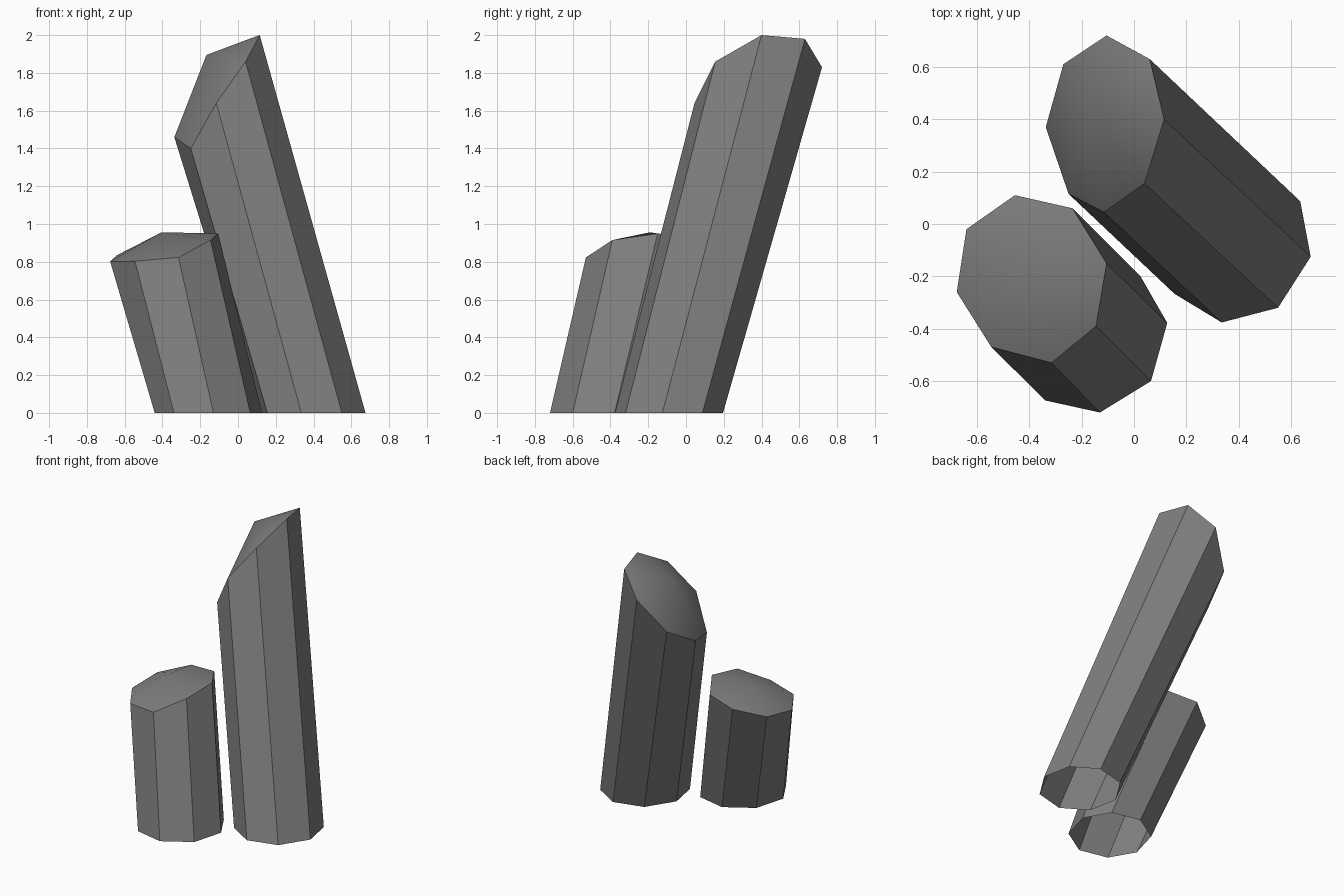
import bpy
import bmesh
from mathutils import Vector

if "Cube" in bpy.data.objects:
    bpy.data.objects.remove(bpy.data.objects["Cube"])

# Dark grey stone
stone = bpy.data.materials.new("dark_grey")
stone.diffuse_color = (0.21, 0.21, 0.21, 1)
stone.use_nodes = True
stone.node_tree.nodes["Principled BSDF"].inputs["Base Color"].default_value = stone.diffuse_color


def leaning_column(name, centre, half_base, top, apex):
    """Open-bottomed eight-sided column with a slanted, softly pointed cap."""
    # Base outline: half of it, then the same points turned through the centre
    c = Vector(centre)
    base = [Vector(p) for p in half_base]
    base += [2 * c - p for p in base]
    n = len(base)

    bm = bmesh.new()
    low = [bm.verts.new((p.x, p.y, 0)) for p in base]
    high = [bm.verts.new(p) for p in top]
    tip = bm.verts.new(apex)
    for i in range(n):
        j = (i + 1) % n
        # Flat side, then one smooth wedge of the cap (outlines run clockwise)
        bm.faces.new((low[j], low[i], high[i], high[j]))
        bm.faces.new((high[j], high[i], tip)).smooth = True
        # Crisp rim between side and cap
        bm.edges.get((high[i], high[j])).smooth = False
    mesh = bpy.data.meshes.new(name)
    bm.to_mesh(mesh)
    bm.free()
    mesh.materials.append(stone)
    obj = bpy.data.objects.new(name, mesh)
    bpy.context.collection.objects.link(obj)
    return obj


# Tall column
leaning_column(
    "tall_column", (0.395, -0.09),
    [(0.635, 0.087), (0.675, -0.125), (0.55, -0.32), (0.335, -0.376)],
    [(0.06, 0.63, 1.98), (0.115, 0.40, 2.0), (0.04, 0.155, 1.86),
     (-0.115, 0.045, 1.64), (-0.25, 0.115, 1.40), (-0.337, 0.37, 1.46),
     (-0.27, 0.61, 1.60), (-0.105, 0.72, 1.83)],
    (-0.167, 0.43, 1.895))

# Short column
leaning_column(
    "short_column", (-0.157, -0.437),
    [(0.025, -0.20), (0.127, -0.378), (0.065, -0.60), (-0.13, -0.72)],
    [(-0.235, 0.06, 0.92), (-0.105, -0.15, 0.95), (-0.145, -0.39, 0.915),
     (-0.315, -0.53, 0.823), (-0.545, -0.47, 0.803), (-0.677, -0.26, 0.802),
     (-0.64, -0.02, 0.835), (-0.455, 0.11, 0.89)],
    (-0.405, -0.19, 0.956))
